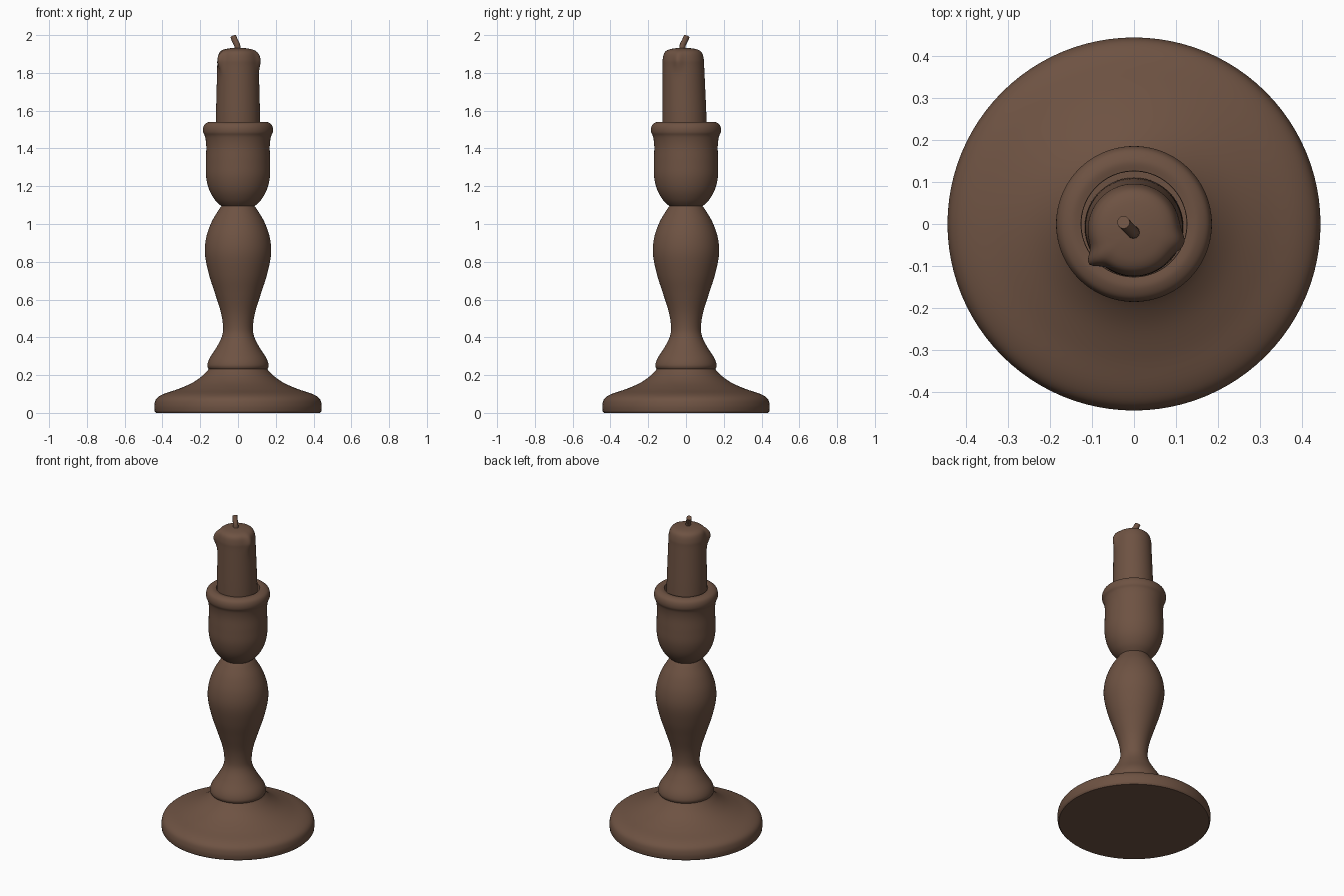
import bpy, bmesh, math
from mathutils import Vector

if "Cube" in bpy.data.objects:
    bpy.data.objects.remove(bpy.data.objects["Cube"])

brown = bpy.data.materials.new("dark_brown")
brown.diffuse_color = (0.155, 0.085, 0.055, 1)
brown.use_nodes = True
brown.node_tree.nodes["Principled BSDF"].inputs["Base Color"].default_value = brown.diffuse_color


def smooth_curve(pts, n=5):
    """Catmull-Rom through the points."""
    out = []
    for i in range(len(pts) - 1):
        p0, p1 = Vector(pts[max(i - 1, 0)]), Vector(pts[i])
        p2, p3 = Vector(pts[i + 1]), Vector(pts[min(i + 2, len(pts) - 1)])
        for k in range(n):
            t = k / n
            out.append(0.5 * (2 * p1 + (p2 - p0) * t + (2 * p0 - 5 * p1 + 4 * p2 - p3) * t ** 2
                              + (3 * p1 - p0 - 3 * p2 + p3) * t ** 3))
    return out + [Vector(pts[-1])]


def skin(name, profile, place, sides=96):
    """Skin rings; place(r, z, angle) gives each point. Ends are capped."""
    bm = bmesh.new()
    rings = [[bm.verts.new(place(p[0], p[1], 2 * math.pi * i / sides)) for i in range(sides)]
             for p in profile]
    for a, b in zip(rings, rings[1:]):
        for i in range(sides):
            j = (i + 1) % sides
            bm.faces.new((a[i], a[j], b[j], b[i]))
    bm.faces.new(rings[0][::-1])
    bm.faces.new(rings[-1])
    bmesh.ops.recalc_face_normals(bm, faces=bm.faces)
    me = bpy.data.meshes.new(name)
    bm.to_mesh(me)
    bm.free()
    ob = bpy.data.objects.new(name, me)
    bpy.context.collection.objects.link(ob)
    me.materials.append(brown)
    bpy.ops.object.select_all(action='DESELECT')
    ob.select_set(True)
    bpy.context.view_layer.objects.active = ob
    bpy.ops.object.shade_smooth_by_angle(angle=math.radians(40))
    return ob


def turned(r, z, a):
    return (r * math.cos(a), r * math.sin(a), z)


# Foot
skin("base", [(0.434, 0)] + smooth_curve([
    (0.441, 0.008), (0.443, 0.04), (0.432, 0.075), (0.395, 0.1), (0.32, 0.125),
    (0.25, 0.155), (0.2, 0.187), (0.165, 0.22), (0.15, 0.24)]), turned)

# Turned stem with its collar
skin("stem", smooth_curve([
    (0.145, 0.228), (0.157, 0.235), (0.162, 0.255), (0.15, 0.29), (0.115, 0.345),
    (0.087, 0.4), (0.079, 0.45), (0.09, 0.53), (0.121, 0.63), (0.153, 0.73),
    (0.175, 0.84), (0.168, 0.93), (0.14, 1.01), (0.105, 1.07), (0.085, 1.098)]), turned)

# Candle cup with an open socket
skin("cup", smooth_curve([
    (0.083, 1.09), (0.12, 1.125), (0.152, 1.18), (0.169, 1.25), (0.17, 1.33),
    (0.168, 1.41), (0.174, 1.46), (0.184, 1.485), (0.184, 1.51), (0.174, 1.53),
    (0.15, 1.541), (0.126, 1.538)]) + [Vector((0.125, 1.53)), Vector((0.125, 1.35))], turned)


# Candle: leans slightly forward, with two wax drips on the rim
def wax(r, z, a):
    t = max(0, min(1, (z - 1.5) / 0.4))
    rim = min(1, r / 0.1) ** 2
    bump = 0
    for ang, size, width in ((-2.5, 0.025, 0.17), (-0.25, 0.014, 0.22)):
        d = (a - ang + math.pi) % (2 * math.pi) - math.pi
        bump += size * math.exp(-(d / width) ** 2)
    bump *= rim * math.exp(-((z - 1.87) / 0.05) ** 2)
    rr = r + bump
    return (rr * math.cos(a), rr * math.sin(a) - 0.007 - 0.008 * t, z)


skin("candle", [Vector((0.118, 1.36))] + smooth_curve([
    (0.117, 1.5), (0.116, 1.6), (0.113, 1.72), (0.11, 1.83), (0.109, 1.87), (0.1, 1.905),
    (0.08, 1.922), (0.045, 1.93), (0.005, 1.933)], 6), wax)

# Bent wick
path = smooth_curve([(0.0, -0.02, 1.91), (-0.004, -0.018, 1.945),
                     (-0.016, -0.006, 1.97), (-0.025, 0.004, 1.993)], 3)


def wick(r, k, a):
    c = path[int(k)]
    return (c.x + r * math.cos(a), c.y + r * math.sin(a), c.z - 0.35 * r * (math.sin(a) - math.cos(a)))


skin("wick", [(0.02 if k == 0 else 0.015, k) for k in range(len(path))], wick, 12)
